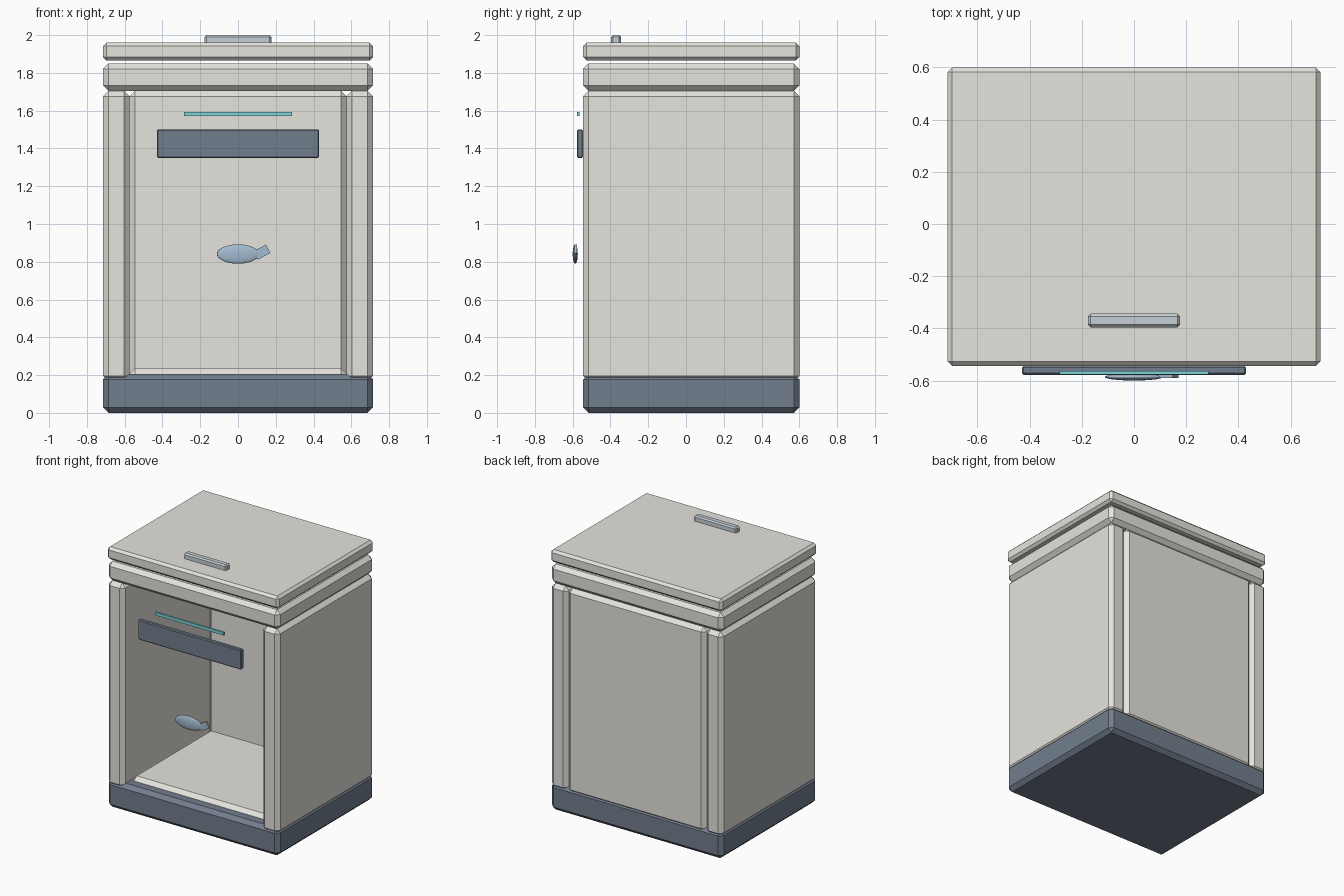
import bpy, bmesh, math
from mathutils import Matrix

if "Cube" in bpy.data.objects:
    bpy.data.objects.remove(bpy.data.objects["Cube"])


def material(name, rgb):
    m = bpy.data.materials.new(name)
    m.diffuse_color = (*rgb, 1)
    m.use_nodes = True
    m.node_tree.nodes["Principled BSDF"].inputs["Base Color"].default_value = m.diffuse_color
    return m


cream = material("cream", (0.79, 0.77, 0.72))
navy = material("navy", (0.17, 0.21, 0.27))
teal = material("teal", (0.2, 0.65, 0.68))
steel = material("steel", (0.57, 0.63, 0.67))
blue = material("blue", (0.37, 0.50, 0.64))


def finish(bm, name, mat):
    me = bpy.data.meshes.new(name)
    bm.to_mesh(me)
    bm.free()
    ob = bpy.data.objects.new(name, me)
    bpy.context.collection.objects.link(ob)
    me.materials.append(mat)
    return ob


def box(name, xr, yr, zr, mat, chamfer=0.0, turn=0.0):
    """Chamfered box from its extents, optionally turned about y."""
    bm = bmesh.new()
    size = [r[1] - r[0] for r in (xr, yr, zr)]
    bmesh.ops.create_cube(bm, size=1, matrix=Matrix.Diagonal((*size, 1)))
    if chamfer:
        bmesh.ops.bevel(bm, geom=bm.edges[:], offset=chamfer, segments=1,
                        affect='EDGES', profile=0.5)
    bm.transform(Matrix.Rotation(turn, 4, 'Y'))
    ob = finish(bm, name, mat)
    ob.location = [(r[0] + r[1]) / 2 for r in (xr, yr, zr)]
    return ob


W = 0.715
DEPTH = (-0.545, 0.60)
WALL_Z = (0.167, 1.705)

# Cabinet shell
box("base", (-W, W), DEPTH, (0, 0.206), navy, 0.029)
for side, xr in (("left", (-W, -0.575)), ("right", (0.575, W))):
    box(side + "_wall", xr, DEPTH, WALL_Z, cream, 0.029)
box("back_panel", (-0.575, 0.575), (0.46, 0.60), WALL_Z, cream, 0.029)
box("floor_panel", (-0.575, 0.575), (-0.455, 0.50), (0.095, 0.235), cream, 0.029)
box("upper_slab", (-W, W), DEPTH, (1.705, 1.85), cream, 0.029)

# Lid with its handle
box("lid", (-W, W), DEPTH, (1.866, 1.96), cream, 0.018)
box("lid_handle", (-0.177, 0.177), (-0.396, -0.344), (1.95, 2.0), steel, 0.010)

# Front strip and light
box("front_display", (-0.43, 0.43), (-0.578, -0.545), (1.35, 1.50), navy, 0.006)
box("light_strip", (-0.285, 0.285), (-0.577, -0.563), (1.571, 1.594), teal)

# Fish emblem: flattened sphere body and a tilted tail
bm = bmesh.new()
bmesh.ops.create_uvsphere(bm, u_segments=32, v_segments=16, radius=1)
bm.transform(Matrix.Diagonal((0.112, 0.0135, 0.051, 1)))
for f in bm.faces:
    f.smooth = True
body = finish(bm, "fish_body", blue)
body.location = (0, -0.5865, 0.841)
box("fish_tail", (0.088, 0.164), (-0.591, -0.577), (0.826, 0.876), blue, 0, math.radians(-28))
